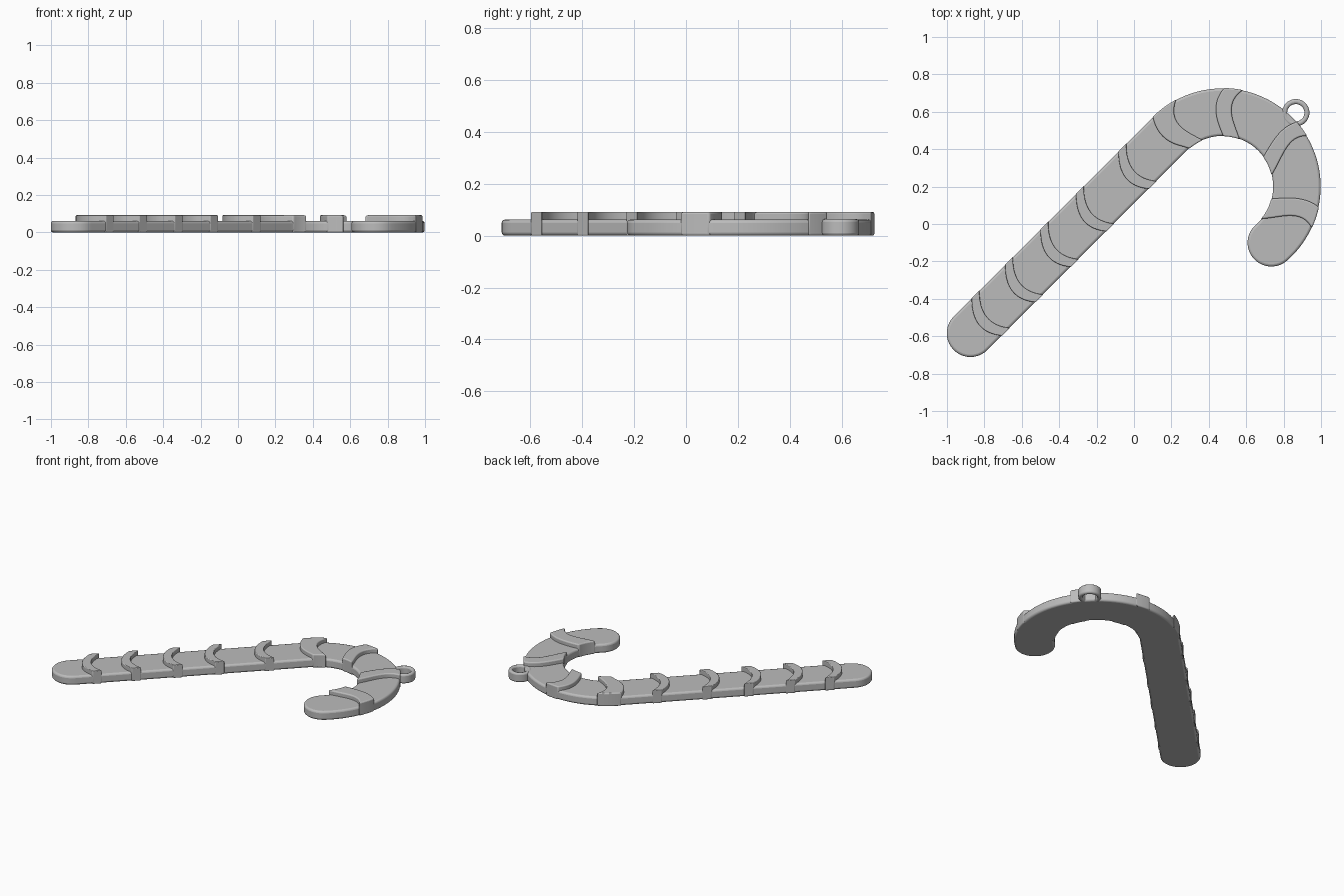
import bpy, bmesh
from math import pi, sin, cos, radians
from mathutils import Vector

cube = bpy.data.objects.get("Cube")
if cube:
    bpy.data.objects.remove(cube, do_unlink=True)

# One plain grey for every part
grey = bpy.data.materials.new("plain grey")
grey.use_nodes = True
COLOUR = (0.5, 0.5, 0.5, 1)
grey.diffuse_color = COLOUR
grey.node_tree.nodes["Principled BSDF"].inputs["Base Color"].default_value = COLOUR

CENTRE = Vector((0.473, 0.2))   # centre of the hook's bend
BEND = 0.398                    # radius of the bend's centre line
HALF = 0.127                    # half the cane's width
STEM = 1.507                    # length of the straight stem
HOOK = radians(184)             # sweep of the bend


def place(u, t):
    """Point at distance u along the cane (0 where the bend starts), t to its outer side."""
    angle = radians(135) - max(u, 0) / BEND
    out = Vector((cos(angle), sin(angle)))
    along = Vector((out.y, -out.x))
    return CENTRE + out * (BEND + t) + along * min(u, 0)


def at(degrees):
    return radians(135 - degrees) * BEND


def finish(obj, bevel):
    obj.data.materials.append(grey)
    mod = obj.modifiers.new("rounded edges", 'BEVEL')
    mod.width, mod.segments = bevel, 3
    mod.limit_method, mod.angle_limit = 'ANGLE', radians(40)
    bpy.ops.object.select_all(action='DESELECT')
    bpy.context.view_layer.objects.active = obj
    obj.select_set(True)
    bpy.ops.object.shade_smooth_by_angle(angle=radians(40))


def prism(name, loops, height, bevel):
    """Extrude an outline, or the ring between two outlines of equal count."""
    bm = bmesh.new()
    rows = [[bm.verts.new((p.x, p.y, 0)) for p in loop] for loop in loops]
    if len(rows) == 1:
        bm.faces.new(rows[0])
    else:
        a, b = rows
        for i in range(len(a)):
            bm.faces.new((a[i - 1], a[i], b[i], b[i - 1]))
    ext = bmesh.ops.extrude_face_region(bm, geom=bm.faces[:], use_keep_orig=True)
    top = [g for g in ext["geom"] if isinstance(g, bmesh.types.BMVert)]
    bmesh.ops.translate(bm, verts=top, vec=(0, 0, height))
    bmesh.ops.recalc_face_normals(bm, faces=bm.faces)
    mesh = bpy.data.meshes.new(name)
    bm.to_mesh(mesh)
    bm.free()
    obj = bpy.data.objects.new(name, mesh)
    bpy.context.collection.objects.link(obj)
    finish(obj, bevel)
    return obj


def cap(u, turn):
    """Half-round end of the cane; turn is +1 at the hook's tip, -1 at the foot."""
    mid, side = place(u, 0), place(u, HALF) - place(u, 0)
    ahead = Vector((side.y, -side.x))
    steps = [pi * i / 20 for i in range(1, 20)]
    return [mid + (side * cos(a) + ahead * sin(a)) * turn for a in steps]


# Cane body: straight stem, bend and two round ends
tip = HOOK * BEND
stations = [-STEM] + [tip * i / 56 for i in range(57)]
outline = [place(u, HALF) for u in stations] + cap(tip, 1)
outline += [place(u, -HALF) for u in reversed(stations)] + cap(-STEM, -1)
prism("cane_body", [outline], 0.062, 0.013)


# Raised curved stripes: each edge is a bow through outer, middle and inner points
def bow(edge, k):
    outer, middle, inner = edge
    return outer * k * (k + 1) / 2 + middle * (1 - k * k) + inner * k * (k - 1) / 2


def stripe(number, back, front):
    ks = [1 - i / 8 for i in range(17)]
    reach = HALF + 0.002

    def side(k):
        a, b = bow(back, k), bow(front, k)
        return [place(a + (b - a) * i / 6, reach * k) for i in range(1, 6)]

    pts = [place(bow(back, k), reach * k) for k in ks] + side(-1)
    pts += [place(bow(front, k), reach * k) for k in reversed(ks)] + side(1)[::-1]
    prism(f"stripe_{number}", [pts], 0.092, 0.008)


def stem_edge(u):
    return (u + 0.014, u - 0.06, u - 0.014)


number = 1
for u in (-1.383, -1.13, -0.863, -0.594, -0.273):
    stripe(number, stem_edge(u), stem_edge(u + 0.059))
    number += 1

for back, front in (((135, 140, 131), (118, 125, 113)),
                    ((89, 95, 89), (78, 83, 70)),
                    ((41, 43, 36), (31, 31, 13)),
                    ((-12, -9, -14), (-25, -23, -40))):
    stripe(number, [at(d) for d in back], [at(d) for d in front])
    number += 1

# Hanging ring on the outside of the bend
hub = Vector((0.865, 0.595))
spokes = [Vector((cos(a), sin(a))) for a in (2 * pi * i / 40 for i in range(40))]
prism("hanging_ring", [[hub + s * r for s in spokes] for r in (0.073, 0.046)], 0.064, 0.011)
